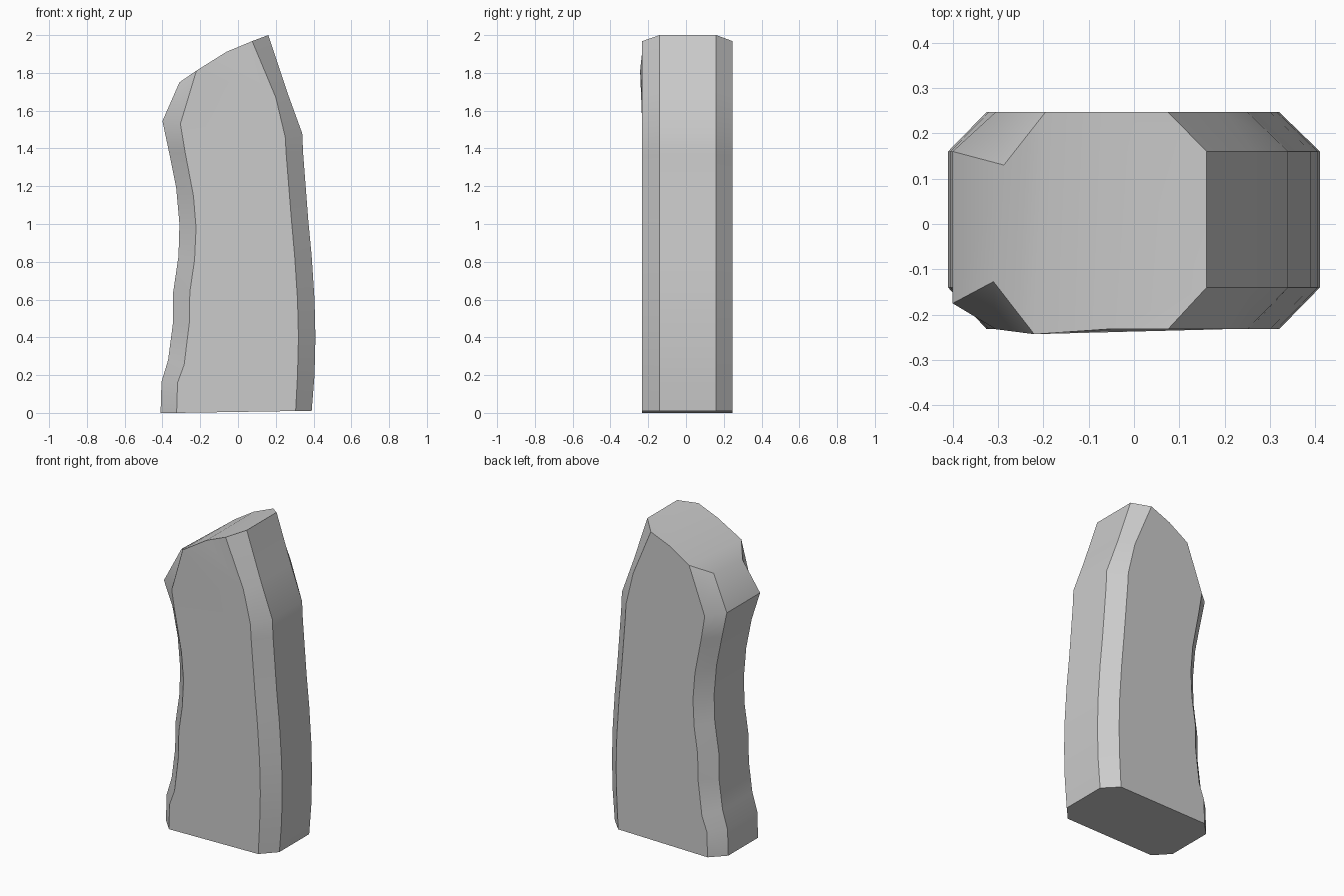
import bpy, bmesh, math

if "Cube" in bpy.data.objects:
    bpy.data.objects.remove(bpy.data.objects["Cube"])

# Side outlines from bottom to top: outer x, outer z, inner (chamfer) x, inner z
LEFT = [(-.41, 0, -.325, 0), (-.405, .165, -.32, .16), (-.37, .28, -.285, .255),
        (-.345, .47, -.258, .475), (-.343, .64, -.255, .64), (-.315, .83, -.23, .81),
        (-.31, 1.0, -.222, .98), (-.327, 1.19, -.236, 1.15), (-.365, 1.38, -.28, 1.38),
        (-.40, 1.545, -.305, 1.53)]
RIGHT = [(.39, .01, .305, .01), (.405, .2, .315, .2), (.41, .4, .32, .4),
         (.405, .6, .315, .6), (.39, .83, .3, .83), (.372, 1.02, .283, 1.02),
         (.345, 1.37, .255, 1.37), (.34, 1.48, .25, 1.46), (.26, 1.7, .2, 1.67),
         (.16, 2.0, .075, 1.968)]
Y_FRONT, Y_FRONT_CH, Y_BACK_CH, Y_BACK = -.232, -.14, .16, .247

bm = bmesh.new()


def side_strip(outline):
    """Wall with a chamfer on its front and back edge; returns its rows."""
    rows = []
    for xo, zo, xi, zi in outline:
        rows.append([bm.verts.new(p) for p in (
            (xi, Y_FRONT, zi), (xo, Y_FRONT_CH, zo),
            (xo, Y_BACK_CH, zo), (xi, Y_BACK, zi))])
    for a, b in zip(rows, rows[1:]):
        for i in range(3):
            bm.faces.new((a[i], a[i + 1], b[i + 1], b[i]))
    return rows


left, right = side_strip(LEFT), side_strip(RIGHT)
left[-1][1].co.y = -.175

# Sloping top edge and the two clipped top corners
f1, f2 = bm.verts.new((-.22, -.243, 1.812)), bm.verts.new((-.06, Y_FRONT, 1.912))
b1, b2 = bm.verts.new((-.195, Y_BACK, 1.827)), bm.verts.new((-.06, Y_BACK, 1.912))
fc, bc = bm.verts.new((-.31, -.127, 1.75)), bm.verts.new((-.287, .13, 1.755))
l, r = left[-1], right[-1]
for face in ((l[0], f1, fc, l[1]), (l[3], b1, bc, l[2]),
             (l[1], fc, bc, l[2]), (fc, f1, b1, bc), (f1, f2, b2, b1),
             (f2, r[0], r[1], r[2], r[3], b2)):
    bm.faces.new(face)

# Broad front and back faces, and the bottom
for i, top in ((0, [f1, f2]), (3, [b1, b2])):
    bm.faces.new([row[i] for row in left] + top + [row[i] for row in reversed(right)])
bm.faces.new(left[0] + right[0][::-1])

bmesh.ops.recalc_face_normals(bm, faces=bm.faces)
bmesh.ops.triangulate(bm, faces=[f for f in bm.faces if len(f.verts) > 4])
mesh = bpy.data.meshes.new("stone_slab")
bm.to_mesh(mesh)
bm.free()
slab = bpy.data.objects.new("stone_slab", mesh)
bpy.context.collection.objects.link(slab)
bpy.context.view_layer.objects.active = slab
slab.select_set(True)
bpy.ops.object.shade_smooth_by_angle(angle=math.radians(30))
